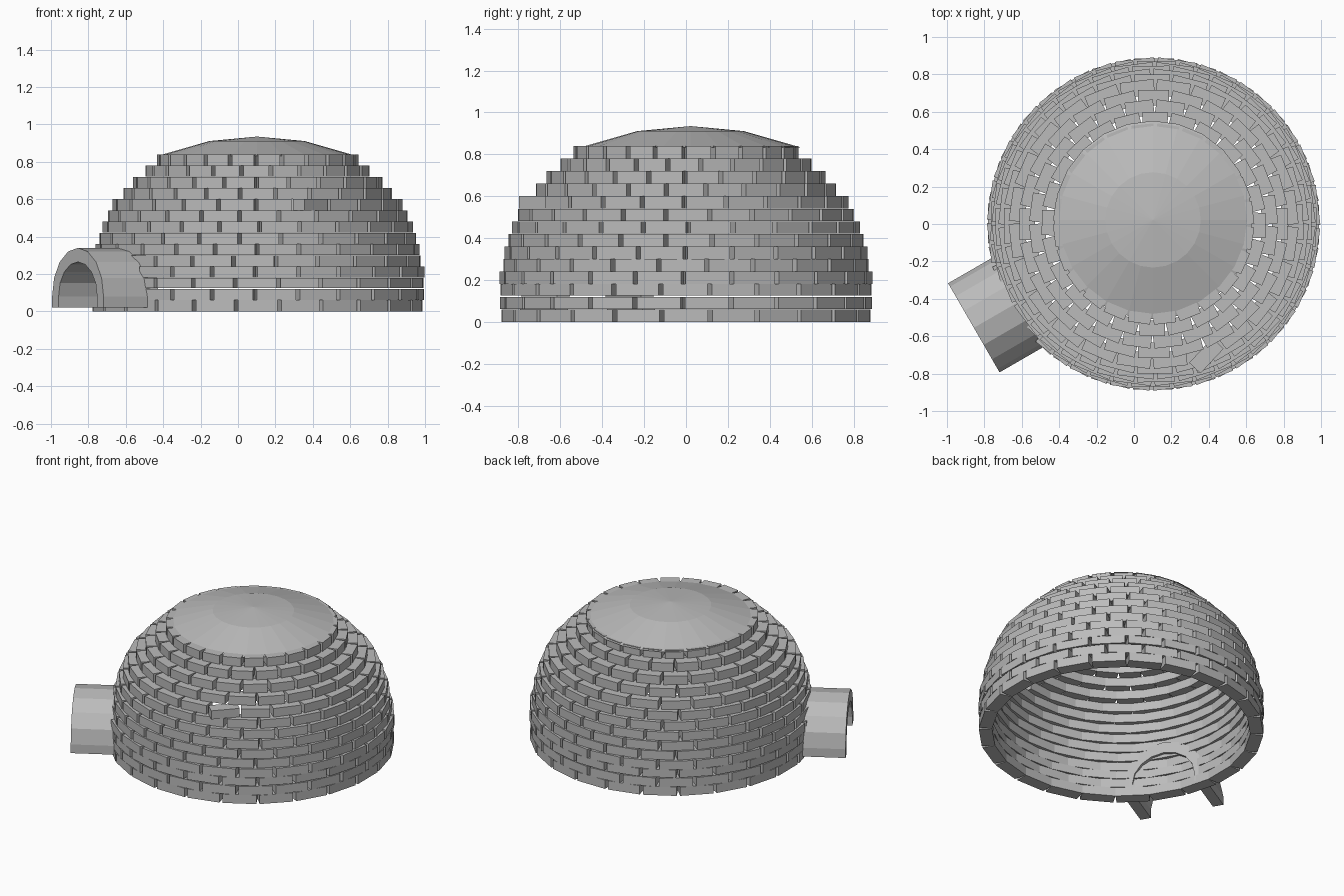
import bpy, bmesh, math, random
from mathutils import Matrix, Vector

random.seed(4)
if "Cube" in bpy.data.objects:
    bpy.data.objects.remove(bpy.data.objects["Cube"])

snow = bpy.data.materials.new("snow_grey")
snow.use_nodes = True
colour = (0.5, 0.5, 0.5, 1)
snow.diffuse_color = colour
snow.node_tree.nodes["Principled BSDF"].inputs["Base Color"].default_value = colour


def finish(name, bm):
    """Turn a bmesh into a named, flat shaded object."""
    mesh = bpy.data.meshes.new(name)
    bm.to_mesh(mesh)
    bm.free()
    mesh.materials.append(snow)
    obj = bpy.data.objects.new(name, mesh)
    bpy.context.collection.objects.link(obj)
    return obj


CENTRE = Vector((0.105, 0, 0))
BRICKS = 24
STEP = math.tau / BRICKS
HEIGHT = 0.06
DEPTH = 0.083

# Dome wall: rings of rectangular blocks that meet at their inner corners
radii = [0.882, 0.882, 0.885, 0.885, 0.87, 0.86, 0.845,
         0.825, 0.80, 0.77, 0.717, 0.662, 0.598, 0.535]
for row, radius in enumerate(radii):
    bm = bmesh.new()
    width = 2 * (radius - DEPTH) * math.tan(STEP / 2)
    base = row * HEIGHT
    bottom = base + (0.006 if row == 2 else 0.001 if row else 0)
    tall = base + HEIGHT - bottom
    shift = STEP * (0.5 * (row % 2) + random.uniform(-0.08, 0.08) * (row > 0))
    # One block on the front left has slipped out of line
    loose = round((math.radians(-68) - shift) / STEP) % BRICKS if row == 9 else None
    for i in range(BRICKS):
        place = (Matrix.Translation(CENTRE)
                 @ Matrix.Rotation(i * STEP + shift, 4, 'Z')
                 @ Matrix.Translation((radius - DEPTH / 2, 0, bottom + tall / 2)))
        if i == loose:
            place = (place @ Matrix.Translation((0.03, 0, 0))
                     @ Matrix.Rotation(math.radians(25), 4, 'Z'))
        size = Matrix.Diagonal((DEPTH, width, tall, 1))
        bmesh.ops.create_cube(bm, size=1, matrix=place @ size)
    finish(f"block_course_{row + 1}", bm)

# Shallow faceted cap that closes the roof
bm = bmesh.new()
for low, high, z0, z1 in [(0.53, 0.255, 0.832, 0.911), (0.255, 0, 0.911, 0.935)]:
    bmesh.ops.create_cone(bm, cap_ends=False, segments=BRICKS, radius1=low, radius2=high,
                          depth=z1 - z0,
                          matrix=Matrix.Translation((0.102, 0.022, (z0 + z1) / 2)))
bmesh.ops.remove_doubles(bm, verts=bm.verts, dist=0.0005)
finish("roof_cap", bm)


# Entrance tunnel: a thick arch extruded away from the dome
def arch(half_width, rise, segments=8):
    points = [(half_width, 0.02)]
    for i in range(segments + 1):
        a = math.pi * i / segments
        points.append((half_width * math.cos(a), 0.08 + rise * math.sin(a)))
    return points + [(-half_width, 0.02)]


bm = bmesh.new()
outer, inner = arch(0.275, 0.26), arch(0.206, 0.185)
rings = [[bm.verts.new((x, y, z)) for y, z in line]
         for line, x in [(outer, 0.77), (outer, 1.11), (inner, 1.11), (inner, 0.77)]]
for k in range(4):
    a, b = rings[k], rings[(k + 1) % 4]
    for i in range(len(a) - 1):
        bm.faces.new((a[i], b[i], b[i + 1], a[i + 1]))
for i in (0, -1):
    bm.faces.new([ring[i] for ring in rings])
bmesh.ops.recalc_face_normals(bm, faces=bm.faces)
bmesh.ops.transform(bm, verts=bm.verts,
                    matrix=Matrix.Translation(CENTRE) @ Matrix.Rotation(math.radians(210), 4, 'Z'))
finish("entrance_tunnel", bm)
